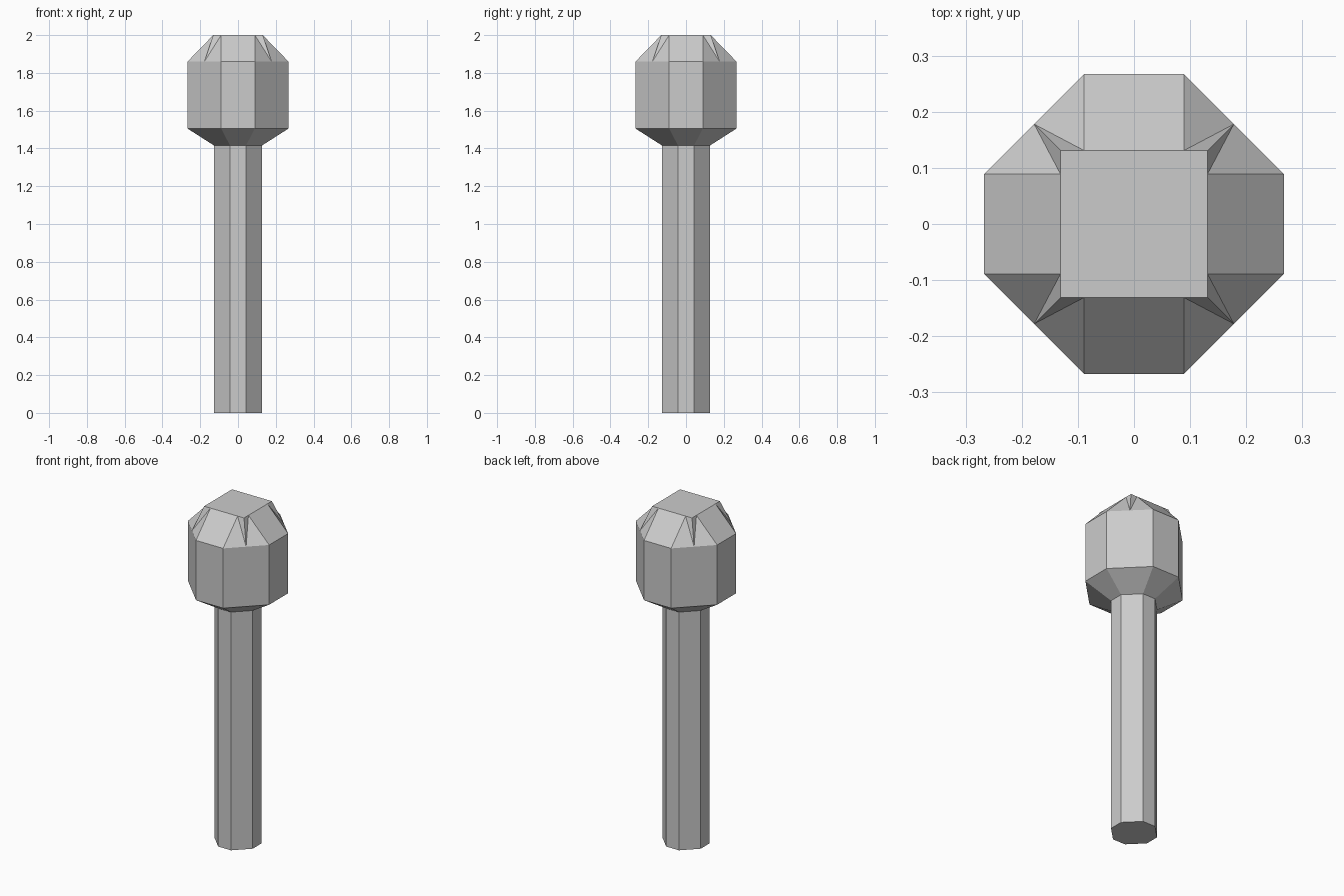
import bpy, bmesh
from math import pi
from mathutils import Matrix

if "Cube" in bpy.data.objects:
    bpy.data.objects.remove(bpy.data.objects["Cube"])

SHAFT_R, SHAFT_S = 0.126, 0.042      # octagon reach and half flat width
HEAD_R, HEAD_S = 0.267, 0.089
MID = (HEAD_R + HEAD_S) / 2          # middle of the diagonal edge
TOP = 0.131                          # half width of the top square
Z_NECK, Z_HEAD, Z_SHOULDER, Z_TOP = 1.415, 1.505, 1.86, 2.0


def octagon(r, s, z):
    quarter = [(s, -r), (r, -s)]
    pts = []
    for _ in range(4):
        pts += [(x, y, z) for x, y in quarter]
        quarter = [(-y, x) for x, y in quarter]
    return pts


def build(name, faces, quarter_faces=()):
    """Make an object from plain faces plus faces repeated four times about z."""
    bm = bmesh.new()
    for pts in faces:
        bm.faces.new([bm.verts.new(p) for p in pts])
    for k in range(4):
        rot = Matrix.Rotation(k * pi / 2, 3, 'Z')
        for pts in quarter_faces:
            bm.faces.new([bm.verts.new(rot @ bm.verts.new(p).co) for p in pts])
    bmesh.ops.delete(bm, geom=[v for v in bm.verts if not v.link_faces], context='VERTS')
    bmesh.ops.remove_doubles(bm, verts=bm.verts, dist=0.0005)
    bmesh.ops.recalc_face_normals(bm, faces=bm.faces)
    mesh = bpy.data.meshes.new(name)
    bm.to_mesh(mesh)
    bm.free()
    bpy.context.collection.objects.link(bpy.data.objects.new(name, mesh))


# one quarter of the shape: a flat side and the diagonal side next to it
def ring(r, s, z):
    return (-s, -r, z), (s, -r, z), (r, -s, z)


n0, n1, n2 = ring(SHAFT_R, SHAFT_S, Z_NECK)
b0, b1, b2 = ring(HEAD_R, HEAD_S, Z_HEAD)
s0, s1, s2 = ring(HEAD_R, HEAD_S, Z_SHOULDER)
g0, g1, g2 = ring(SHAFT_R, SHAFT_S, 0)
mid = (MID, -MID, Z_SHOULDER)
t0, t1 = (-HEAD_S, -TOP, Z_TOP), (HEAD_S, -TOP, Z_TOP)
corner, t2 = (TOP, -TOP, Z_TOP), (TOP, -HEAD_S, Z_TOP)

# shaft
build("shaft", [octagon(SHAFT_R, SHAFT_S, 0)],
      [(g0, g1, n1, n0), (g1, g2, n2, n1)])

# head: underside taper, walls, faceted shoulder with creased corners, square top
top = [(HEAD_S, -TOP), (TOP, -TOP), (TOP, -HEAD_S)]
top_face = []
for _ in range(4):
    top_face += [(x, y, Z_TOP) for x, y in top]
    top = [(-y, x) for x, y in top]
build("head", [top_face],
      [(n0, n1, b1, b0), (n1, n2, b2, b1),
       (b0, b1, s1, s0), (b1, b2, s2, mid, s1),
       (s0, s1, t1, t0), (s1, mid, t1), (mid, s2, t2),
       (mid, corner, t1), (mid, t2, corner)])
